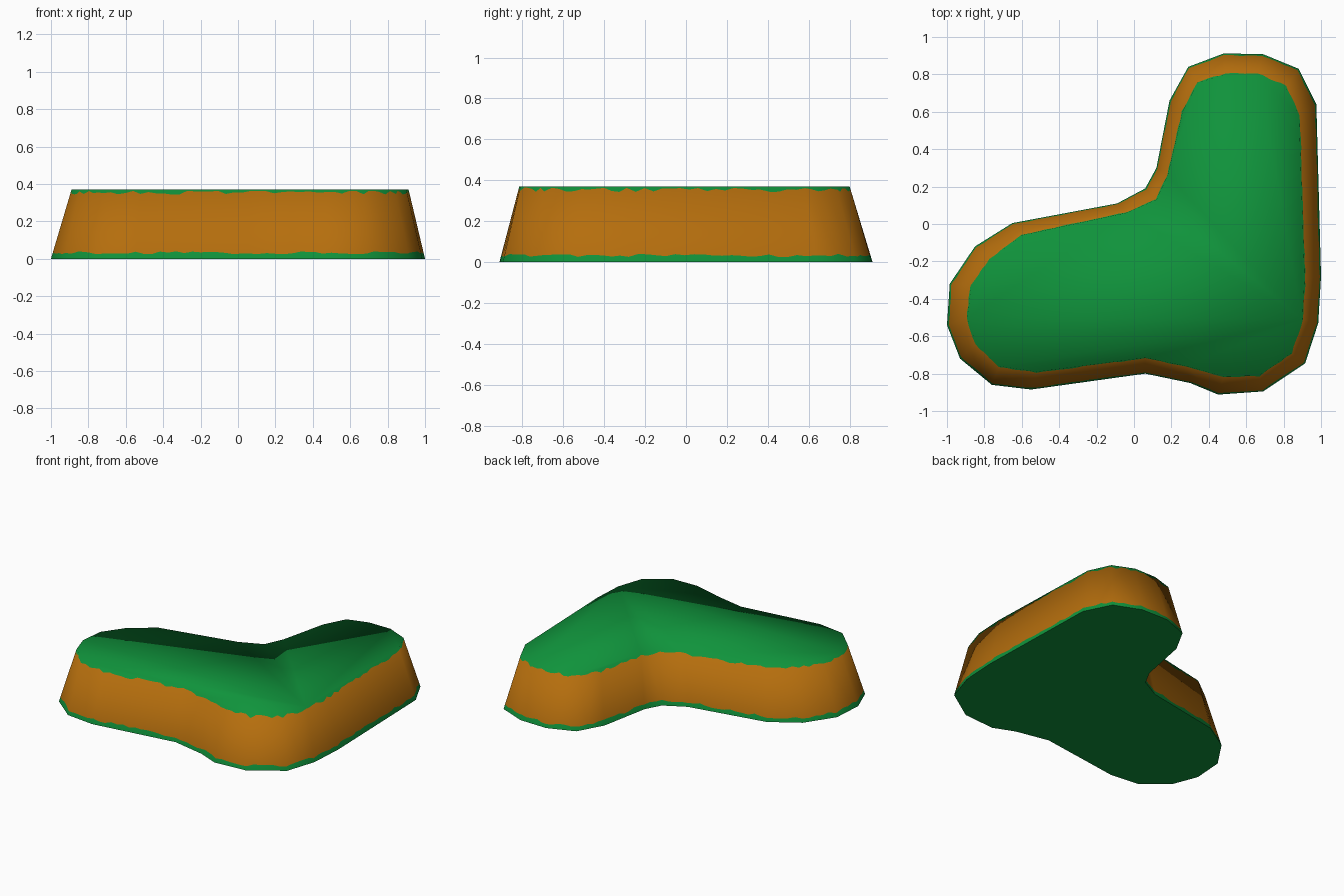
import bpy, random
from mathutils import Vector
from mathutils.geometry import normal as face_normal

if "Cube" in bpy.data.objects:
    bpy.data.objects.remove(bpy.data.objects["Cube"])

random.seed(4)
H = 0.37

# Ground outline and rim outline of the bent plateau, counter-clockwise
foot = [(.06, -.80), (.30, -.85), (.45, -.912), (.69, -.895), (.915, -.745), (.985, -.53),
        (1, -.28), (.975, .64), (.88, .83), (.69, .908), (.48, .912), (.29, .84),
        (.19, .66), (.12, .30), (.06, .19), (-.09, .11), (-.65, .005), (-.85, -.12),
        (-.985, -.32), (-1, -.54), (-.93, -.72), (-.76, -.86), (-.55, -.885)]
rim = [(.06, -.715), (.28, -.76), (.48, -.815), (.67, -.81), (.84, -.69), (.90, -.51),
       (.912, -.29), (.882, .58), (.81, .735), (.66, .80), (.49, .80), (.34, .755),
       (.26, .60), (.18, .26), (.12, .13), (-.04, .06), (-.60, -.06), (-.77, -.19),
       (-.87, -.33), (-.89, -.50), (-.845, -.64), (-.72, -.76), (-.52, -.79)]
foot = [Vector((x, y, 0)) for x, y in foot]
rim = [Vector((x, y, H)) for x, y in rim]
n = len(foot)


def material(name, colour):
    m = bpy.data.materials.new(name)
    m.diffuse_color = (*colour, 1)
    m.use_nodes = True
    m.node_tree.nodes["Principled BSDF"].inputs["Base Color"].default_value = m.diffuse_color
    return m


green = material("grass green", (0.005, 0.29, 0.044))
orange = material("earth orange", (0.46, 0.155, 0.004))

# Smooth corner normals: walls blend round the sides and over the rim
wall = [face_normal(foot[i], foot[(i + 1) % n], rim[(i + 1) % n], rim[i]) for i in range(n)]
low_n = [(wall[i - 1] + wall[i]).normalized() for i in range(n)]
top_n = [(low_n[i] + Vector((0, 0, 1))).normalized() for i in range(n)]

verts, normals, faces, mats = [], [], [], []


def point(i, u, z):
    """Add a wall vertex on side i, at fraction u along it and height z."""
    j, v = (i + 1) % n, z / H
    verts.append(foot[i].lerp(foot[j], u).lerp(rim[i].lerp(rim[j], u), v))
    normals.append(low_n[i].lerp(low_n[j], u).lerp(top_n[i].lerp(top_n[j], u), v).normalized())
    return len(verts) - 1


def ragged_line(low, high):
    """A wavy line of vertices round the wall, as one list per side."""
    sides = []
    for i in range(n):
        steps = max(2, round((foot[(i + 1) % n] - foot[i]).length / 0.045))
        sides.append([point(i, k / steps, random.uniform(low, high)) for k in range(steps)])
    return [sides[i] + [sides[(i + 1) % n][0]] for i in range(n)]


bottom = [point(i, 0, 0) for i in range(n)]
top = [point(i, 0, H) for i in range(n)]
grass_foot = ragged_line(0.024, 0.04)
grass_drip = ragged_line(0.343, 0.364)

# Each side: green foot strip, orange earth, green overhang
for i in range(n):
    j = (i + 1) % n
    faces += [[bottom[i], bottom[j]] + grass_foot[i][::-1],
              grass_foot[i] + grass_drip[i][::-1],
              grass_drip[i] + [top[j], top[i]]]
    mats += [0, 1, 0]
# Grass top
faces.append(top)
mats.append(0)


def build(name, verts, faces, mats):
    me = bpy.data.meshes.new(name)
    me.from_pydata(verts, [], faces)
    ob = bpy.data.objects.new(name, me)
    bpy.context.collection.objects.link(ob)
    for m in (green, orange):
        me.materials.append(m)
    for p, k in zip(me.polygons, mats):
        p.material_index = k
    return me


hill = build("plateau", verts, faces, mats)
hill.shade_smooth()
hill.normals_split_custom_set_from_vertices(normals)

# Flat underside
build("underside", foot, [list(range(n))[::-1]], [0])
